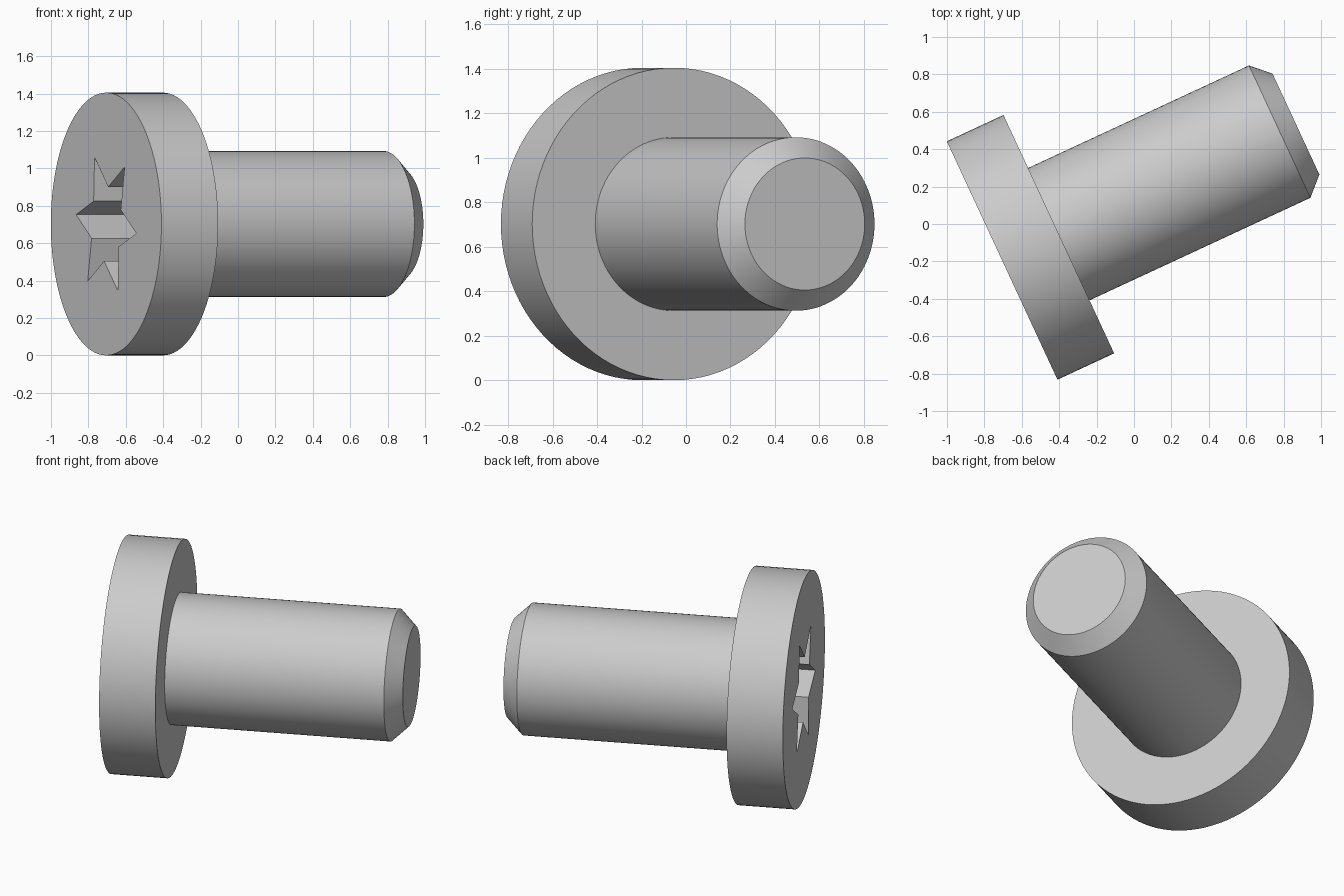
import bpy, bmesh
from math import sin, cos, tau, radians
from mathutils import Matrix, Vector

cube = bpy.data.objects.get("Cube")
if cube:
    bpy.data.objects.remove(cube, do_unlink=True)

SEGMENTS = 96
RECESS_DEPTH = 0.36

steel = bpy.data.materials.new("grey_steel")
steel.use_nodes = True
colour = (0.6, 0.6, 0.6, 1)
steel.diffuse_color = colour
steel.node_tree.nodes["Principled BSDF"].inputs["Base Color"].default_value = colour

bm = bmesh.new()


def ring(radii, depth, count, turn=0.0):
    """Closed loop of vertices; radii repeat around the loop."""
    points = []
    for i in range(count):
        a = turn + tau * i / count
        r = radii[i % len(radii)]
        points.append(bm.verts.new((r * sin(a), r * cos(a), depth)))
    return points


def bridge(a, b):
    for i in range(len(a)):
        j = (i + 1) % len(a)
        bm.faces.new((a[i], a[j], b[j], b[i]))


def loop_edges(loop):
    return [bm.edges.get((loop[i - 1], loop[i])) for i in range(len(loop))]


# Head, shank and chamfered tip as (radius, distance along the axis)
profile = [(0.7025, 0), (0.7025, 0.334), (0.39, 0.334), (0.39, 1.636), (0.297, 1.732)]
rings = [ring([r], d, SEGMENTS) for r, d in profile]
for a, b in zip(rings, rings[1:]):
    bridge(a, b)
bm.faces.new(rings[-1])

# Six-pointed star recess in the head
star_top, star_floor = [ring([0.385, 0.2], d, 12, radians(-7.5)) for d in (0, RECESS_DEPTH)]
bridge(star_top, star_floor)
bm.faces.new(star_floor)

# Head face around the star
bmesh.ops.triangle_fill(bm, use_beauty=True, normal=Vector((0, 0, -1)),
                        edges=loop_edges(rings[0]) + loop_edges(star_top))
bmesh.ops.recalc_face_normals(bm, faces=bm.faces)

# Lay the screw on its side, turned about the vertical
axis = Vector((0.907, 0.421, 0)).normalized()
up = Vector((0, 0, 1))
side = axis.cross(up)
placement = Matrix((up, side, axis)).transposed().to_4x4()
placement.translation = (-0.705, -0.195, 0.7025)
bm.transform(placement)

mesh = bpy.data.meshes.new("screw")
bm.to_mesh(mesh)
bm.free()
mesh.materials.append(steel)
screw = bpy.data.objects.new("screw", mesh)
bpy.context.collection.objects.link(screw)

bpy.ops.object.select_all(action='DESELECT')
screw.select_set(True)
bpy.context.view_layer.objects.active = screw
bpy.ops.object.shade_smooth_by_angle(angle=radians(30))
